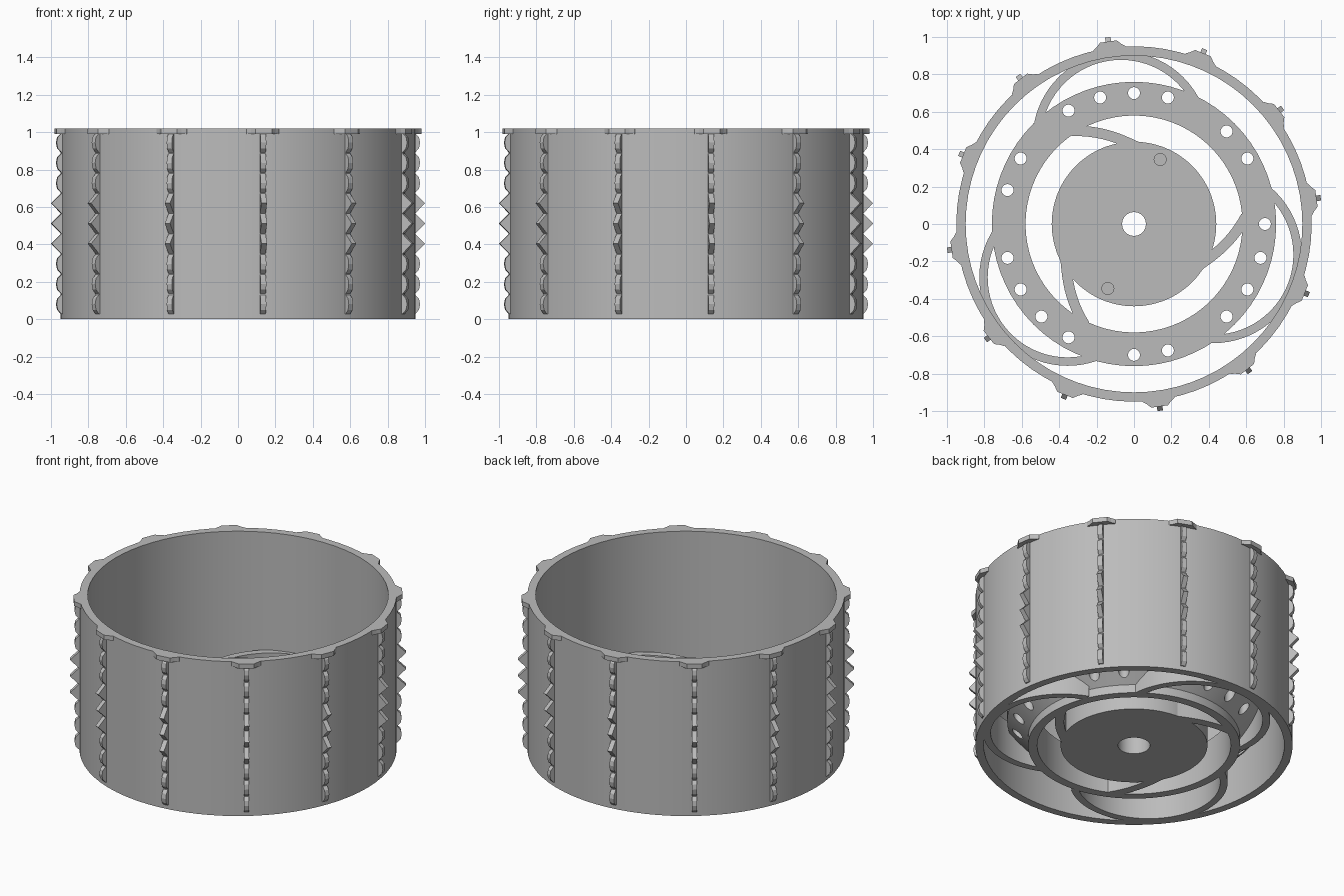
import bpy, bmesh, math
from math import sin, cos, radians, pi
from mathutils import Matrix, Vector

cube = bpy.data.objects.get("Cube")
if cube:
    bpy.data.objects.remove(cube, do_unlink=True)

grey = bpy.data.materials.new("mid_grey")
grey.use_nodes = True
grey.diffuse_color = (0.5, 0.5, 0.5, 1)
grey.node_tree.nodes["Principled BSDF"].inputs["Base Color"].default_value = (0.5, 0.5, 0.5, 1)

TOP = 1.02       # height of the tyre shell
CORE = 0.25      # height of hub, spokes and ring


def finish(name, bm, smooth=True):
    bmesh.ops.recalc_face_normals(bm, faces=bm.faces)
    me = bpy.data.meshes.new(name)
    bm.to_mesh(me)
    bm.free()
    me.materials.append(grey)
    if smooth:
        me.shade_smooth()
        me.set_sharp_from_angle(angle=radians(30))
    ob = bpy.data.objects.new(name, me)
    bpy.context.collection.objects.link(ob)
    return ob


def lathe(name, profile, steps=72):
    """Revolve a closed (radius, z) profile around z."""
    bm = bmesh.new()
    rings = []
    for i in range(steps):
        a = 2 * pi * i / steps
        rings.append([bm.verts.new((r * cos(a), r * sin(a), z)) for r, z in profile])
    n = len(profile)
    for i in range(steps):
        p, q = rings[i], rings[(i + 1) % steps]
        for j in range(n):
            k = (j + 1) % n
            bm.faces.new((p[j], q[j], q[k], p[k]))
    return finish(name, bm)


def add_prism(bm, bottom, shift):
    """Extrude a closed outline along a vector."""
    shift = Vector(shift)
    lo = [bm.verts.new(p) for p in bottom]
    hi = [bm.verts.new(Vector(p) + shift) for p in bottom]
    n = len(lo)
    bm.faces.new(lo)
    bm.faces.new(hi[::-1])
    for i in range(n):
        j = (i + 1) % n
        bm.faces.new((lo[i], lo[j], hi[j], hi[i]))


def ribbon_outline(path, width):
    """Thicken a 2D path to a closed outline on z = 0."""
    left, right = [], []
    for i, p in enumerate(path):
        t = path[min(i + 1, len(path) - 1)] - path[max(i - 1, 0)]
        nrm = Vector((-t.y, t.x)).normalized() * width / 2
        left.append((p + nrm).to_3d())
        right.append((p - nrm).to_3d())
    return left + right[::-1]


def around(name, count, start, build, smooth=True):
    """Repeat a part around z."""
    for i in range(count):
        bm = bmesh.new()
        build(bm)
        bm.transform(Matrix.Rotation(radians(start + 360 * i / count), 4, "Z"))
        finish(f"{name}_{i + 1}", bm, smooth)


def drill(ob, spots, radius, z0, z1):
    """Cut round holes into an object."""
    bm = bmesh.new()
    for x, y in spots:
        add_prism(bm, [(x + radius * cos(k * pi / 12), y + radius * sin(k * pi / 12), z0)
                       for k in range(24)], (0, 0, z1 - z0))
    cutter = finish("hole_cutter", bm)
    cutter.hide_render = True
    mod = ob.modifiers.new("holes", "BOOLEAN")
    mod.operation, mod.solver, mod.object = "DIFFERENCE", "EXACT", cutter
    graph = bpy.context.evaluated_depsgraph_get()
    cut = bpy.data.meshes.new_from_object(ob.evaluated_get(graph))
    ob.modifiers.clear()
    ob.data = cut
    cut.set_sharp_from_angle(angle=radians(30))
    bpy.data.objects.remove(cutter, do_unlink=True)


def polar(r, deg):
    return Vector((r * cos(radians(deg)), r * sin(radians(deg))))


# Outer shell
lathe("tyre_shell", [(0.9, 0), (0.95, 0), (0.95, TOP), (0.9, TOP)])

# Inner ring with sloped underside and bolt holes, left solid where arms join
ring = lathe("inner_ring", [(0.58, 0), (0.635, 0), (0.635, 0.055),
                            (0.76, 0.17), (0.76, CORE), (0.58, CORE)])
drill(ring, [polar(0.7, a) for a in range(0, 360, 15) if a % 120 not in (15, 60)],
      0.032, -0.1, 0.5)

# Hub with stepped bore and two small pockets
hub = lathe("hub", [(0.096, 0), (0.44, 0), (0.44, CORE), (0.064, CORE),
                    (0.064, 0.12), (0.096, 0.12)])
drill(hub, [(0.14, 0.345), (-0.14, -0.345)], 0.032, 0.15, 0.5)


# Arched arms between ring and shell
def arch(bm):
    centre = Vector((-0.07, 0.45))
    path = [centre + polar(0.45, a) for a in range(-20, 215, 5)]
    path = [p for p in path if p.length > 0.61]
    add_prism(bm, ribbon_outline(path, 0.045), (0, 0, CORE - 0.005))


around("outer_arch", 3, 0, arch)


# Curved spokes between hub and ring
def spoke(bm):
    path = [polar(0.41 + 0.19 * t ** 1.3, 86 + 38 * t) for t in [k / 10 for k in range(11)]]
    add_prism(bm, ribbon_outline(path, 0.055), (0, 0, CORE - 0.005))


around("hub_spoke", 3, 0, spoke)

# Thin four-armed star on the hub face, open around the bore
star = [(-0.12, 0.39), (-0.02, 0.24), (0.06, 0.15), (0.33, 0.2), (0.39, 0.17), (0.38, 0.1),
        (0.2, -0.03), (0.15, -0.1), (0.2, -0.3), (0.17, -0.38), (0.1, -0.36),
        (-0.1, -0.18), (-0.38, -0.2), (-0.28, -0.03), (-0.15, 0.06), (-0.18, 0.23)]
bm = bmesh.new()
add_prism(bm, [(x, y, CORE - 0.01) for x, y in star], (0, 0, 0.014))
plate = finish("hub_star", bm, False)
drill(plate, [(0, 0)], 0.064, 0, 0.5)


# Tabs on the upper edge of the shell
def tab(bm):
    outline = [(0.92, -0.1), (0.95, -0.085), (0.965, -0.065), (0.985, -0.045),
               (0.985, 0.045), (0.965, 0.065), (0.95, 0.085), (0.92, 0.1)]
    add_prism(bm, [(x, y, 0.99) for x, y in outline], (0, 0, TOP - 0.99))


around("edge_tab", 12, 8, tab, False)


# Toothed tread strips: round teeth with three pointed ones in the middle
def tread(bm):
    pitch = 0.108
    outline = [(0.93, 0.025)]
    for i in range(9):
        z = 0.08 + pitch * i
        if i in (3, 4, 5):
            shape = [(-0.5, 0.955), (0, 1.008), (0.48, 0.955)]
        else:
            shape = [(-0.48, 0.955), (-0.28, 0.975), (0, 0.981), (0.28, 0.975), (0.46, 0.955)]
        outline += [(r, z + f * pitch) for f, r in shape]
    outline.append((0.93, 0.99))
    add_prism(bm, [(r, -0.015, z) for r, z in outline], (0, 0.03, 0))


around("tread_strip", 12, 8, tread, False)
